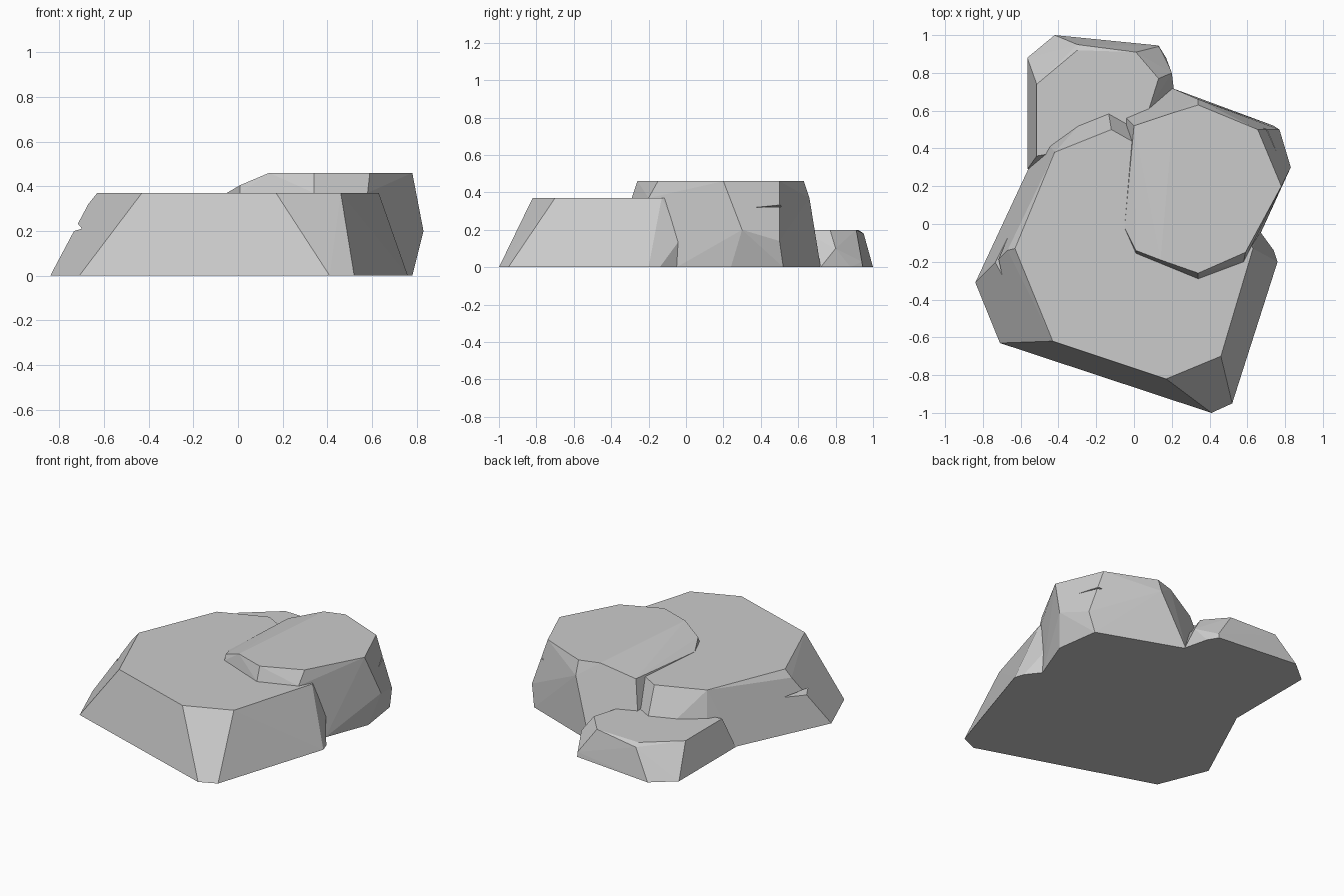
import bpy, bmesh

if "Cube" in bpy.data.objects:
    bpy.data.objects.remove(bpy.data.objects["Cube"])


def stone(name, *rings):
    """Faceted convex stone: each ring is a list of (x, y, z) corners."""
    bm = bmesh.new()
    for ring in rings:
        for p in ring:
            bm.verts.new(p)
    res = bmesh.ops.convex_hull(bm, input=bm.verts)
    bmesh.ops.delete(bm, geom=[v for v in bm.verts if not v.link_faces], context='VERTS')
    bmesh.ops.dissolve_limit(bm, angle_limit=0.03, verts=bm.verts, edges=bm.edges)
    bmesh.ops.recalc_face_normals(bm, faces=bm.faces)
    me = bpy.data.meshes.new(name)
    bm.to_mesh(me)
    bm.free()
    ob = bpy.data.objects.new(name, me)
    bpy.context.collection.objects.link(ob)
    return ob


def at(z, *pts):
    return [(x, y, z) for x, y in pts]


# Broad front slab
rock = stone("rock_cluster",
             at(0, (-.84, -.31), (-.71, -.63), (.41, -1), (.52, -.95), (.76, -.2),
                (.74, -.14), (.67, -.05), (-.56, .29), (-.47, .45), (-.15, .68)),
             at(.37, (-.43, -.62), (.17, -.82), (.46, -.70), (.63, -.13), (.5, .15),
                (0, .43), (-.12, .5), (-.42, .38), (-.63, -.13)),
             [(.66, -.03, .15), (-.67, -.14, .32)])

# Taller stone at the right with a sloped left shoulder
tall = stone("tall_stone",
             at(0, (.55, -.22), (.67, -.05), (.78, .24), (.74, .52), (.20, .72), (0, .55), (.05, -.1)),
             at(.46, (.14, -.19), (.34, -.26), (.59, -.15), (.78, .20), (.655, .5), (.34, .63), (.21, .59)),
             at(.37, (-.05, -.02), (.01, -.155), (.34, -.29), (.58, -.20)),
             [(.01, -.14, .405), (0, .52, .385), (-.04, .56, .2), (.83, .30, .2),
              (.77, .50, .14), (.34, .66, .37)])

# Low stone at the back
low = stone("low_stone",
            at(0, (-.565, .88), (-.42, 1), (.13, .945), (.17, .88), (.21, .72), (.1, .5), (-.565, .29)),
            at(.2, (-.515, .74), (-.30, .92), (.01, .91), (.13, .77), (.08, .61), (0, .45), (-.515, .36)),
            [(.2, .80, .1), (.13, .94, .03), (-.3, .95, .18)])

# Small chipped notches
chips = [
    stone("left_chip", [(-.66, -.03, .22), (-.70, -.28, .21), (-.69, -.15, .21),
                        (-.77, -.21, .19), (-.75, -.2, .25)]),
    stone("right_chip", [(.76, .37, .32), (.70, .58, .32), (.67, .5, .325),
                         (.82, .54, .31), (.82, .54, .37)]),
]

# Fuse the stones, then cut the chips
for ob, op in [(tall, 'UNION'), (low, 'UNION')] + [(c, 'DIFFERENCE') for c in chips]:
    mod = rock.modifiers.new(ob.name, 'BOOLEAN')
    mod.operation = op
    mod.solver = 'EXACT'
    mod.object = ob
dg = bpy.context.evaluated_depsgraph_get()
fused = bpy.data.meshes.new_from_object(rock.evaluated_get(dg))
rock.modifiers.clear()
rock.data = fused
for ob in [tall, low] + chips:
    bpy.data.objects.remove(ob)
